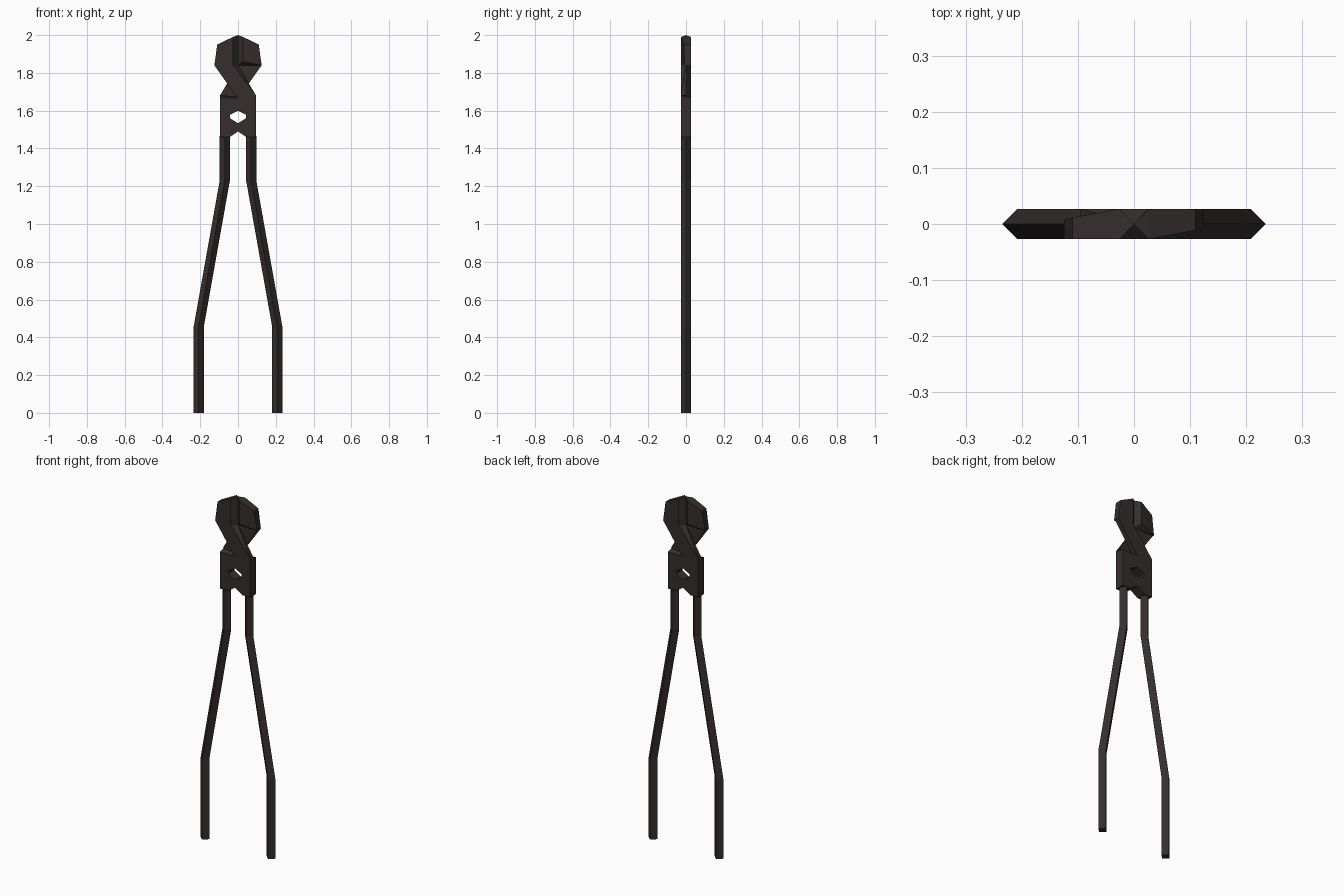
import bpy, bmesh

if "Cube" in bpy.data.objects:
    bpy.data.objects.remove(bpy.data.objects["Cube"])

T = 0.027  # half thickness of the tool

steel = bpy.data.materials.new("dark_brown_steel")
steel.diffuse_color = (0.036, 0.027, 0.027, 1)
steel.use_nodes = True
steel.node_tree.nodes["Principled BSDF"].inputs["Base Color"].default_value = steel.diffuse_color


def finish(name, bm):
    bmesh.ops.recalc_face_normals(bm, faces=bm.faces[:])
    mesh = bpy.data.meshes.new(name)
    bm.to_mesh(mesh)
    bm.free()
    mesh.materials.append(steel)
    bpy.context.collection.objects.link(bpy.data.objects.new(name, mesh))


def loft(name, rings, s):
    """Join equal rings of points with quads and cap both ends."""
    bm = bmesh.new()
    vs = [[bm.verts.new((s * x, s * y, z)) for x, y, z in r] for r in rings]
    n = len(vs[0])
    for a, b in zip(vs, vs[1:]):
        for i in range(n):
            j = (i + 1) % n
            bm.faces.new((a[i], a[j], b[j], b[i]))
    bm.faces.new(vs[0])
    bm.faces.new(vs[-1])
    finish(name, bm)


def hull(name, points, s):
    """Convex solid around the points."""
    bm = bmesh.new()
    for x, y, z in points:
        bm.verts.new((s * x, s * y, z))
    bmesh.ops.convex_hull(bm, input=bm.verts[:])
    bmesh.ops.dissolve_limit(bm, angle_limit=0.01, verts=bm.verts[:], edges=bm.edges[:])
    finish(name, bm)


# The two halves are the same part turned 180 degrees about z
for side, s in (("right", 1), ("left", -1)):
    # handle: bent bar with a diamond section
    path = [(0.208, 0), (0.208, 0.455), (0.07, 1.23), (0.07, 1.465)]
    loft(side + "_handle",
         [[(x + T, 0, z), (x, T, z), (x - T, 0, z), (x, -T, z)] for x, z in path], s)

    # pivot plate: half of the hole and of the lower notch are in its inner edge
    plate = [(0.096, 1.46), (0.096, 1.68), (0, 1.68), (0, 1.60), (0.042, 1.578),
             (0.042, 1.56), (0, 1.533), (0, 1.49), (0.045, 1.46)]
    back = [(x, z - 0.012 if z == 1.68 else z) for x, z in plate]
    loft(side + "_pivot_plate",
         [[(x, -T, z) for x, z in plate], [(x, T, z) for x, z in back]], s)

    # crossing arm: half thickness, bevelled along its upper edge
    hull(side + "_crossing_arm",
         [(-0.125, -T, 1.84), (-0.025, -T, 1.84), (0.096, -T, 1.68), (-0.005, -T, 1.67),
          (-0.125, 0, 1.84), (0, 0, 1.84), (0.096, 0, 1.68), (-0.005, 0, 1.67)], s)

    # jaw: flat outside, tapered inside, cutting edge on the centre line
    hull(side + "_jaw",
         [(0, 0, 2.0), (0, 0, 1.84),
          (-0.027, -T, 1.99), (-0.027, T, 1.99), (-0.11, -T, 1.95), (-0.11, 0.011, 1.95),
          (-0.125, -T, 1.84), (-0.125, 0.008, 1.84), (-0.027, -T, 1.84),
          (-0.027, T, 1.86)], s)
